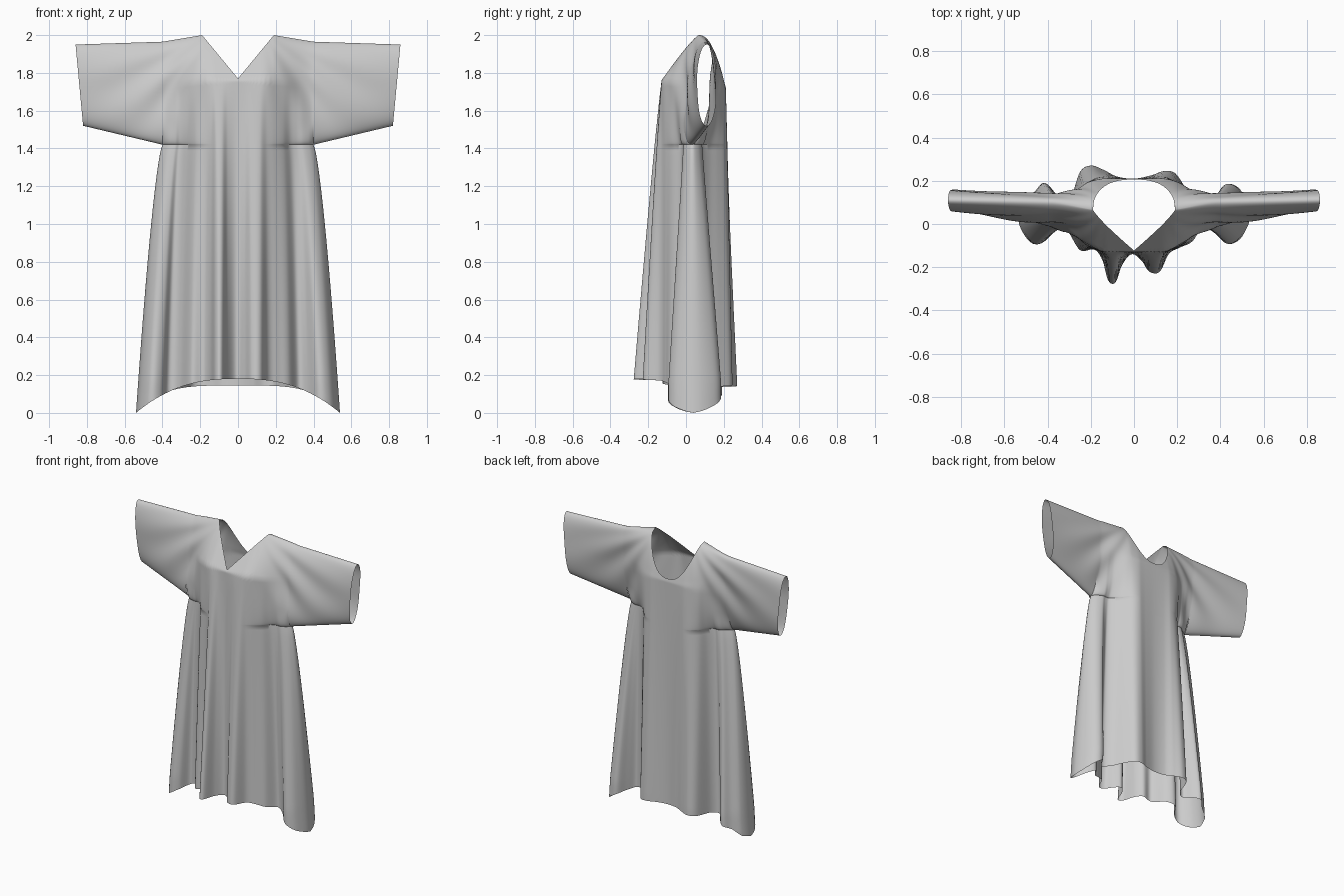
import bpy, bmesh, math

if "Cube" in bpy.data.objects:
    bpy.data.objects.remove(bpy.data.objects["Cube"])

# Hem outlines seen from above (x, y), left seam to right seam
FRONT_HEM = [(-.54, .04), (-.525, -.02), (-.47, -.09), (-.41, -.075), (-.37, -.01), (-.31, -.03),
             (-.25, -.12), (-.18, -.12), (-.145, -.17), (-.12, -.26), (-.085, -.27), (-.055, -.19),
             (-.01, -.14), (.035, -.17), (.07, -.22), (.12, -.22), (.16, -.14), (.21, -.11),
             (.27, -.08), (.32, -.01), (.37, -.03), (.43, -.09), (.49, -.07), (.53, .0), (.54, .04)]
BACK_HEM = [(-.54, .04), (-.52, .11), (-.46, .15), (-.42, .19), (-.38, .16), (-.34, .10), (-.29, .13),
            (-.25, .24), (-.20, .27), (-.14, .25), (-.08, .22), (0, .21), (.08, .225), (.14, .245),
            (.19, .235), (.23, .18), (.28, .10), (.34, .07), (.38, .12), (.42, .18), (.48, .17),
            (.525, .10), (.54, .04)]
ARM_X, ARM_Z = .40, 1.42          # armpit
NECK_X = .19                      # shoulder end of neckline


def smooth(a, b, v):
    t = min(1, max(0, (v - a) / (b - a)))
    return t * t * (3 - 2 * t)


def spline(pts, x):
    """Cubic Hermite curve through points sorted by x."""
    n = len(pts)
    i = 0
    while i < n - 2 and x > pts[i + 1][0]:
        i += 1

    def slope(k):
        a, b = pts[max(k - 1, 0)], pts[min(k + 1, n - 1)]
        return (b[1] - a[1]) / (b[0] - a[0])
    (x0, y0), (x1, y1) = pts[i], pts[i + 1]
    d = x1 - x0
    t = min(1, max(0, (x - x0) / d))
    return ((2*t**3 - 3*t*t + 1) * y0 + (t**3 - 2*t*t + t) * d * slope(i)
            + (3*t*t - 2*t**3) * y1 + (t**3 - t*t) * d * slope(i + 1))


def shoulder_z(ax):
    return 2.0 - .035 * min(1, max(0, (ax - NECK_X) / (ARM_X - NECK_X)))


def wrinkle(ax, z, w, amount):
    """Creases radiating from the neck over the shoulder."""
    ang = math.atan2(2.02 - z, max(ax - .13, .01))
    return .009 * math.sin(15 * ang) * 4 * w * (1 - w) * amount


def sleeve_y(side, w, s):
    """Lens-shaped sleeve section; w: underside to top, s: armhole to cuff."""
    bottom, top = .03 + .08 * s, .10 + .01 * s
    lens = math.sqrt(max(0, 1 - abs(2 * w - 1) ** 2.6))
    return bottom + (top - bottom) * w + side * (.06 - .01 * s) * lens


def torso_y(side, ax, z):
    """Body depth without folds; side -1 is front, +1 is back."""
    top = shoulder_z(ax)
    drop = max(0, top - z)
    if side < 0:
        mid = .06 - .19 * min(1, drop / .24) ** .9
    else:
        mid = .06 + .15 * min(1, drop / .28) ** .42
    w = min(1, max(0, (z - ARM_Z) / (top - ARM_Z)))
    g = smooth(.12, ARM_X, ax)
    return mid + (sleeve_y(side, w, 0) - mid) * g + wrinkle(ax, z, w, g)


def body_point(side, xc, row):
    """row 0..1 runs hem to armpit, 1..2 armpit to shoulder or neckline."""
    ax = abs(xc)
    flare = (ax / ARM_X) ** 2
    hem_x = xc * (1 + .35 * flare)
    base, power = (.18, 2.5) if side < 0 else (.145, 4)
    hem_z = base * (1 - (abs(hem_x) / .54) ** power)
    if row <= 1:
        z = hem_z + (ARM_Z - hem_z) * row
        x = xc * (1 + .35 * flare * (1 - row) ** .7)
    else:
        top = shoulder_z(ax)
        if ax < NECK_X:               # V in front, U at the back
            k = ax / NECK_X
            top = 1.77 + .23 * k if side < 0 else 1.74 + .26 * k ** 2.5
        z = ARM_Z + (top - ARM_Z) * (1 - math.cos((row - 1) * math.pi)) / 2
        x = xc
    # folds fade out towards the chest
    fold = min(1, max(0, (1.75 - z) / 1.58)) ** .9
    fold *= 1 - flare ** 2 * smooth(ARM_Z, ARM_Z + .13, z)
    y = torso_y(side, ax, z)
    y += (spline(FRONT_HEM if side < 0 else BACK_HEM, hem_x) - y) * fold
    return x, y, z


def sleeve_point(side, sign, s, v):
    w = (1 - math.cos(v * math.pi)) / 2
    ax = ARM_X + s * (.42 + .04 * w)
    bottom, top = ARM_Z + .10 * s, 1.965 - .015 * s
    z = bottom + (top - bottom) * w
    y = sleeve_y(side, w, s) + wrinkle(ax, z, w, 1 - .8 * s)
    return sign * ax, y, z


def add_grid(bm, func, nu, nv):
    g = [[bm.verts.new(func(i / nu, j / nv)) for j in range(nv + 1)] for i in range(nu + 1)]
    for i in range(nu):
        for j in range(nv):
            bm.faces.new((g[i][j], g[i + 1][j], g[i + 1][j + 1], g[i][j + 1]))


# Robe: front and back panels plus two sleeves, sewn together
bm = bmesh.new()
for side in (-1, 1):
    add_grid(bm, lambda u, v: body_point(side, (2 * u - 1) * ARM_X, 2 * v), 160, 80)
    for sign in (-1, 1):
        add_grid(bm, lambda u, v: sleeve_point(side, sign, u, v), 36, 40)
bmesh.ops.remove_doubles(bm, verts=bm.verts, dist=.0005)
bmesh.ops.recalc_face_normals(bm, faces=bm.faces)
mesh = bpy.data.meshes.new("robe")
bm.to_mesh(mesh)
bm.free()
robe = bpy.data.objects.new("robe", mesh)
bpy.context.collection.objects.link(robe)
bpy.context.view_layer.objects.active = robe
robe.select_set(True)
bpy.ops.object.shade_smooth_by_angle(angle=math.radians(60))
